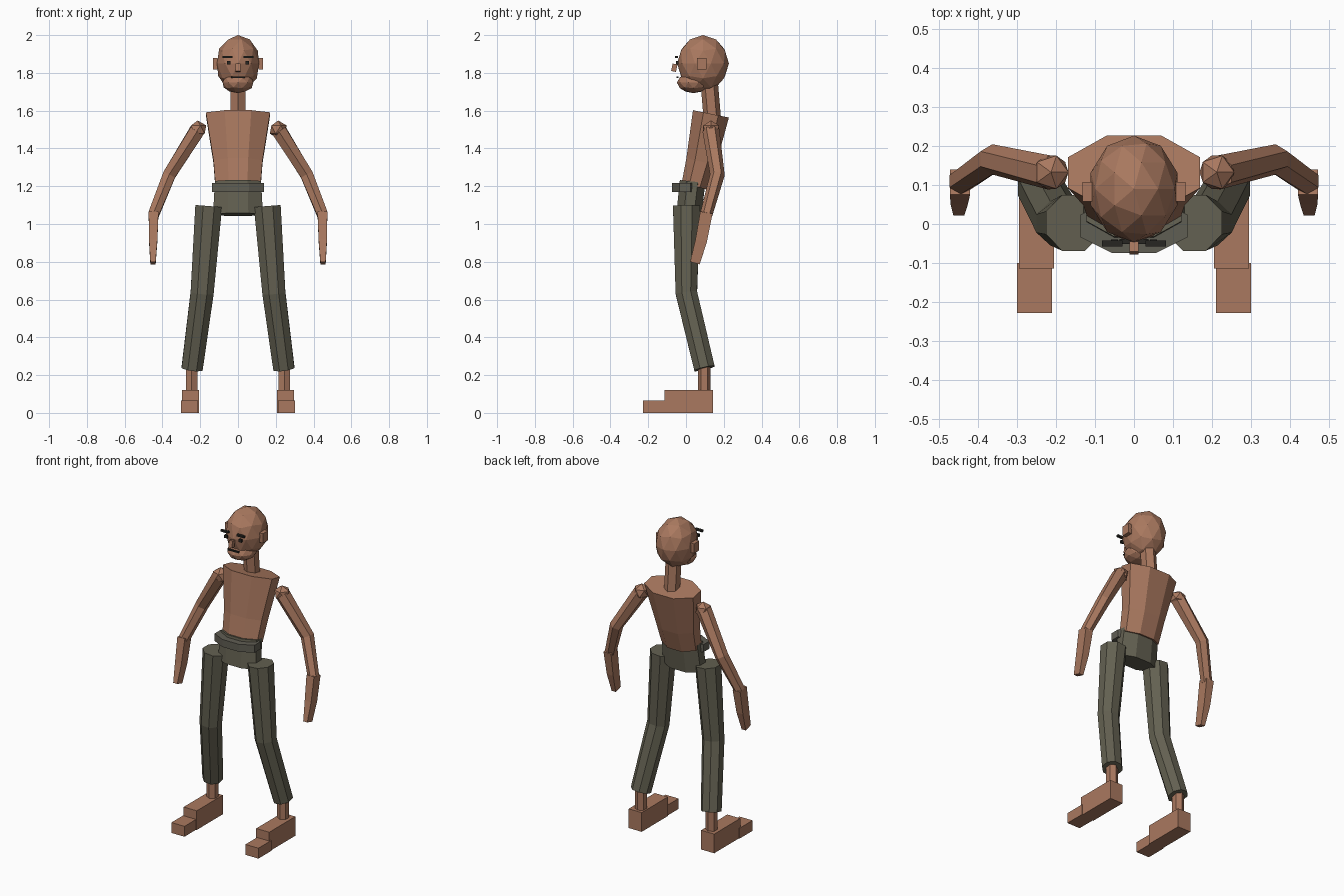
import bpy, bmesh, math
from mathutils import Vector, Matrix

cube = bpy.data.objects.get("Cube")
if cube:
    bpy.data.objects.remove(cube, do_unlink=True)


def material(name, rgb):
    m = bpy.data.materials.new(name)
    m.use_nodes = True
    m.diffuse_color = (*rgb, 1)
    m.node_tree.nodes["Principled BSDF"].inputs["Base Color"].default_value = (*rgb, 1)
    return m


skin = material("skin", (0.40, 0.19, 0.115))
cloth = material("trouser_cloth", (0.125, 0.118, 0.082))
belt_mat = material("belt_grey", (0.118, 0.112, 0.088))
dark = material("dark_features", (0.02, 0.019, 0.016))


def finish(bm, name, mat):
    bmesh.ops.recalc_face_normals(bm, faces=bm.faces)
    mesh = bpy.data.meshes.new(name)
    bm.to_mesh(mesh)
    bm.free()
    mesh.materials.append(mat)
    obj = bpy.data.objects.new(name, mesh)
    bpy.context.collection.objects.link(obj)
    return obj


def tube(name, mat, points, radii, sides=8, flat=True):
    """Faceted limb through points; radii are (half width, half depth) per ring."""
    bm = bmesh.new()
    pts = [Vector(p) for p in points]
    rings = []
    step = math.tau / sides
    grow = 1 / math.cos(step / 2) if flat else 1
    start = step / 2 if flat else 0
    for i, p in enumerate(pts):
        t = Vector()
        if i > 0:
            t += (p - pts[i - 1]).normalized()
        if i < len(pts) - 1:
            t += (pts[i + 1] - p).normalized()
        t.normalize()
        ax = Vector((1, 0, 0))
        ax = (ax - t * ax.dot(t)).normalized()
        ay = t.cross(ax)
        w, d = radii[i]
        rings.append([bm.verts.new(p + ax * w * grow * math.sin(start + k * step)
                                   + ay * d * grow * math.cos(start + k * step))
                      for k in range(sides)])
    for a, b in zip(rings, rings[1:]):
        for k in range(sides):
            j = (k + 1) % sides
            bm.faces.new((a[k], a[j], b[j], b[k]))
    bm.faces.new(rings[0])
    bm.faces.new(rings[-1])
    return finish(bm, name, mat)


def box(name, mat, center, size, tilt=0):
    bm = bmesh.new()
    m = (Matrix.Translation(center) @ Matrix.Rotation(tilt, 4, 'X')
         @ Matrix.Diagonal((*size, 1)))
    bmesh.ops.create_cube(bm, size=1, matrix=m)
    return finish(bm, name, mat)


def ball(name, mat, center, size, level):
    bm = bmesh.new()
    m = Matrix.Translation(center) @ Matrix.Diagonal((*size, 1))
    bmesh.ops.create_icosphere(bm, subdivisions=level, radius=1, matrix=m)
    return finish(bm, name, mat)


# Head and face
ball("head", skin, (0, 0.09, 1.85), (0.117, 0.137, 0.15), 2)
ball("jaw", skin, (0, 0.04, 1.748), (0.085, 0.088, 0.055), 2)
box("nose", skin, (0, -0.062, 1.827), (0.024, 0.026, 0.04), -0.2)
box("mouth", dark, (0, -0.045, 1.776), (0.075, 0.012, 0.008))
tube("neck", skin, [(0, 0.14, 1.55), (0, 0.122, 1.76)],
     [(0.045, 0.046), (0.045, 0.046)], 6, False)

# Torso and hips
tube("torso", skin, [(0, 0.132, 1.583), (0, 0.08, 1.33), (0, 0.045, 1.2)],
     [(0.17, 0.097), (0.13, 0.08), (0.12, 0.07)])
tube("hips", cloth, [(0, 0.035, 1.225), (0, 0.015, 1.05)],
     [(0.122, 0.068), (0.132, 0.066)])
tube("belt", belt_mat, [(0, -0.005, 1.217), (0, -0.005, 1.17)],
     [(0.138, 0.069), (0.138, 0.069)])

# Paired parts
for side, s in (("left", 1), ("right", -1)):
    box(side + "_ear", skin, (s * 0.12, 0.083, 1.848), (0.024, 0.05, 0.06))
    box(side + "_eye", dark, (s * 0.05, -0.046, 1.853), (0.018, 0.012, 0.018))
    box(side + "_brow", dark, (s * 0.056, -0.05, 1.885), (0.052, 0.016, 0.011))

    ball(side + "_shoulder", skin, (s * 0.213, 0.133, 1.5), (0.05, 0.05, 0.048), 1)
    tube(side + "_arm", skin,
         [(s * 0.217, 0.132, 1.495), (s * 0.364, 0.166, 1.26), (s * 0.447, 0.107, 1.05)],
         [(0.045, 0.045), (0.039, 0.039), (0.033, 0.033)], 6, False)
    tube(side + "_hand", skin,
         [(s * 0.447, 0.108, 1.06), (s * 0.449, 0.08, 0.91), (s * 0.45, 0.047, 0.793)],
         [(0.026, 0.033), (0.022, 0.031), (0.014, 0.026)], 4)

    tube(side + "_trouser_leg", cloth,
         [(s * 0.155, 0.003, 1.095), (s * 0.19, 0.002, 0.635), (s * 0.243, 0.098, 0.235)],
         [(0.071, 0.072), (0.061, 0.057), (0.056, 0.055)])
    tube(side + "_ankle", skin, [(s * 0.245, 0.097, 0.27), (s * 0.245, 0.097, 0.1)],
         [(0.034, 0.034), (0.034, 0.034)], 6, False)
    box(side + "_foot", skin, (s * 0.251, 0.015, 0.06), (0.09, 0.258, 0.12))
    box(side + "_toes", skin, (s * 0.256, -0.164, 0.0325), (0.09, 0.128, 0.065))
